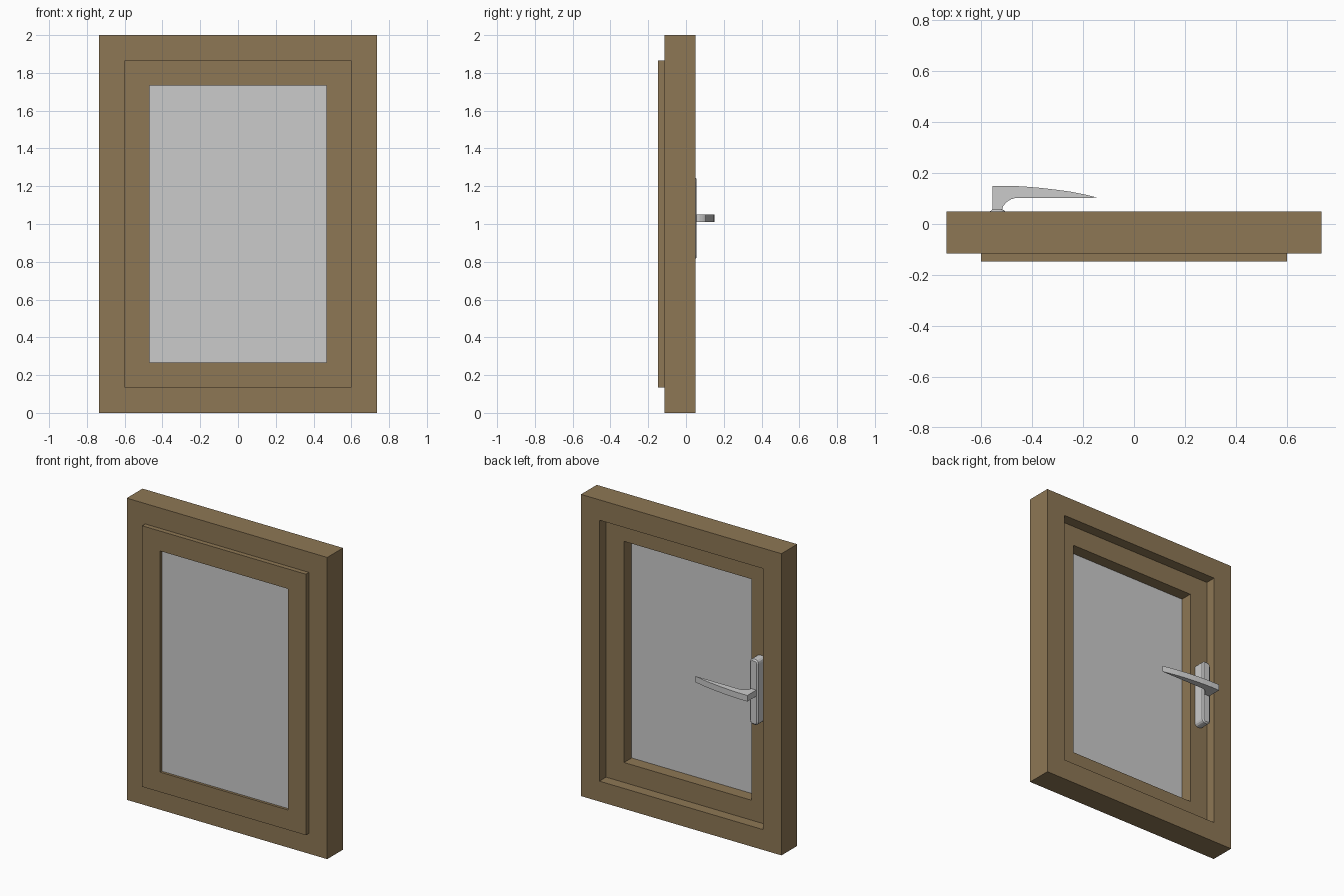
import bpy, bmesh, math

if "Cube" in bpy.data.objects:
    bpy.data.objects.remove(bpy.data.objects["Cube"])

wood = bpy.data.materials.new("wood")
wood.diffuse_color = (0.27, 0.185, 0.09, 1)
wood.use_nodes = True
wood.node_tree.nodes["Principled BSDF"].inputs["Base Color"].default_value = wood.diffuse_color


def make_object(name, bm, mat=None):
    bmesh.ops.recalc_face_normals(bm, faces=bm.faces)
    me = bpy.data.meshes.new(name)
    bm.to_mesh(me)
    bm.free()
    ob = bpy.data.objects.new(name, me)
    bpy.context.collection.objects.link(ob)
    if mat:
        me.materials.append(mat)
    return ob


def loft(name, rings, closed=False, mat=None):
    """Skin equal-length rings; cap the ends, or close back on the first ring."""
    bm = bmesh.new()
    vs = [[bm.verts.new(p) for p in r] for r in rings]
    n = len(rings[0])
    pairs = list(zip(vs, vs[1:])) + ([(vs[-1], vs[0])] if closed else [])
    for a, b in pairs:
        for i in range(n):
            j = (i + 1) % n
            bm.faces.new((a[i], a[j], b[j], b[i]))
    if not closed:
        bm.faces.new(vs[0])
        bm.faces.new(vs[-1])
    return make_object(name, bm, mat)


def rect(hw, hh, y):
    return [(-hw, y, 1 - hh), (hw, y, 1 - hh), (hw, y, 1 + hh), (-hw, y, 1 + hh)]


def rect_frame(name, hw, hh, width, y0, y1):
    iw, ih = hw - width, hh - width
    return loft(name, [rect(hw, hh, y0), rect(hw, hh, y1),
                       rect(iw, ih, y1), rect(iw, ih, y0)], True, wood)


# Fixed outer frame, sash and glass pane
rect_frame("outer_frame", 0.735, 1.0, 0.135, -0.115, 0.05)
rect_frame("sash", 0.6, 0.865, 0.132, -0.147, -0.02)
loft("glass_pane", [rect(0.469, 0.734, -0.13), rect(0.469, 0.734, -0.1)])


# Handle back plate: rounded slab with a chamfered face
def plate_ring(inset, y, cx=-0.535, cz=1.03, hw=0.031, hh=0.217, r=0.024, seg=3):
    pts = []
    for k, (sx, sz) in enumerate(((1, 1), (-1, 1), (-1, -1), (1, -1))):
        for s in range(seg + 1):
            a = math.pi / 2 * (k + s / seg)
            pts.append((cx + sx * (hw - r) + (r - inset) * math.cos(a), y,
                        cz + sz * (hh - r) + (r - inset) * math.sin(a)))
    return pts


loft("handle_plate", [plate_ring(0, -0.02), plate_ring(0, 0.048), plate_ring(0.009, 0.056)])

# Handle lever: tapering profile extruded in height
lever = [(-0.555, 0.05), (-0.555, 0.15), (-0.49, 0.15), (-0.43, 0.147), (-0.37, 0.142),
         (-0.31, 0.135), (-0.25, 0.127), (-0.19, 0.115), (-0.14, 0.103),
         (-0.465, 0.102), (-0.482, 0.097), (-0.498, 0.087), (-0.512, 0.072), (-0.52, 0.05)]
loft("handle_lever", [[(x, y, z) for x, y in lever] for z in (1.01, 1.05)])
